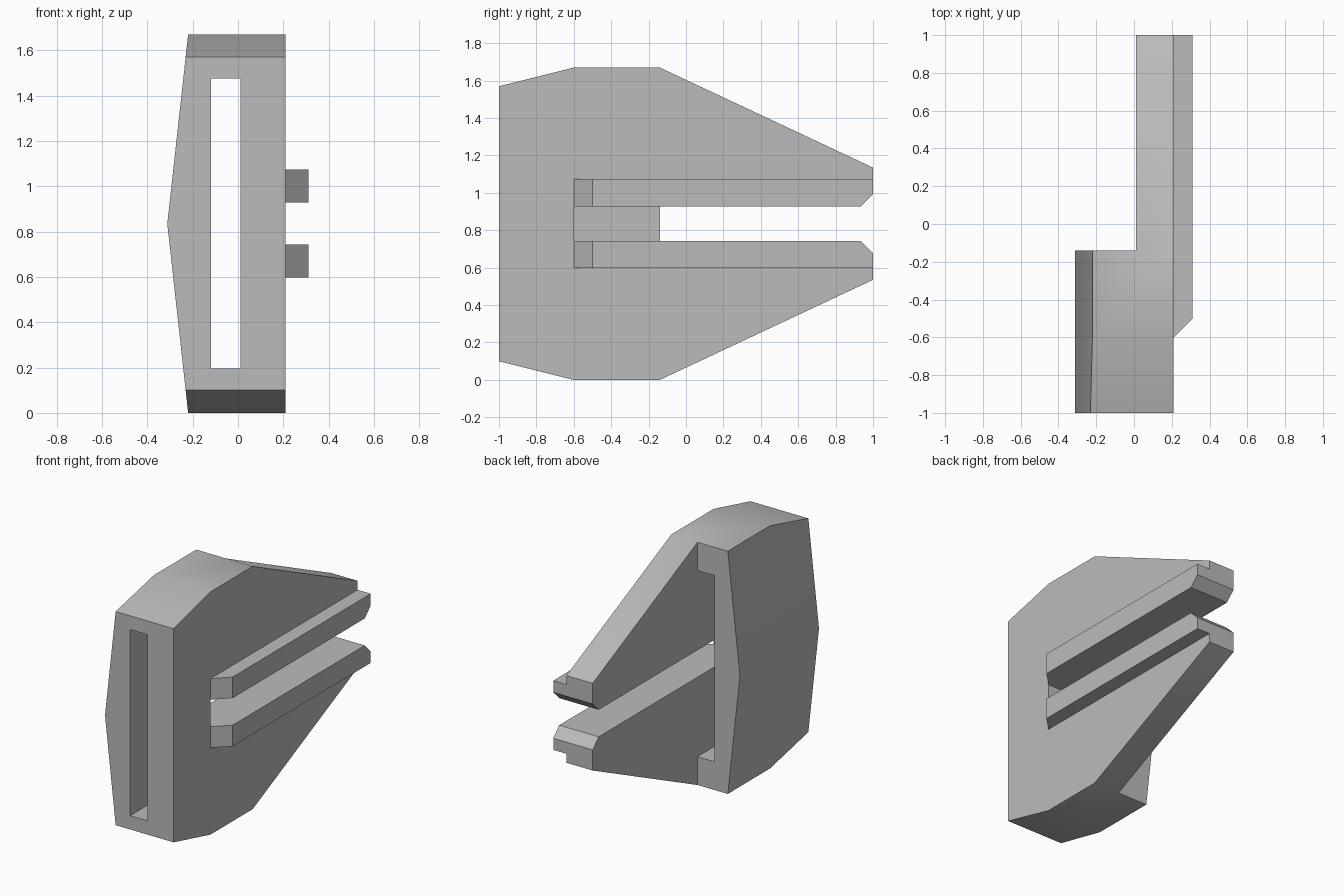
import bpy
import bmesh
import math
from mathutils import Vector

cube = bpy.data.objects.get("Cube")
if cube:
    bpy.data.objects.remove(cube, do_unlink=True)

MID = 0.835       # height of the mirror plane
WALL = 0.01       # inner face of the main plate
SIDE = 0.21       # outer face of the main plate
STEP = -0.14      # back end of the thick housing

grey = bpy.data.materials.new("plain grey")
grey.use_nodes = True
colour = (0.5, 0.5, 0.5, 1)
grey.diffuse_color = colour
grey.node_tree.nodes["Principled BSDF"].inputs["Base Color"].default_value = colour


def prism(name, points, axis, low, high):
    """Extrude a 2D outline along one axis; the points fill the other two axes."""
    bm = bmesh.new()
    verts = []
    for p in points:
        co = list(p)
        co.insert(axis, low)
        verts.append(bm.verts.new(co))
    face = bm.faces.new(verts)
    new = bmesh.ops.extrude_face_region(bm, geom=[face])["geom"]
    shift = Vector((0, 0, 0))
    shift[axis] = high - low
    bmesh.ops.translate(bm, vec=shift, verts=[v for v in new if isinstance(v, bmesh.types.BMVert)])
    bmesh.ops.recalc_face_normals(bm, faces=bm.faces)
    mesh = bpy.data.meshes.new(name)
    bm.to_mesh(mesh)
    bm.free()
    mesh.materials.append(grey)
    obj = bpy.data.objects.new(name, mesh)
    bpy.context.collection.objects.link(obj)
    return obj


def rect(a0, a1, b0, b1):
    return [(a0, b0), (a1, b0), (a1, b1), (a0, b1)]


def mirrored(half):
    """Close an outline by reflecting its second coordinate about MID."""
    return half + [(a, 2 * MID - b) for a, b in reversed(half)]


def carve(target, cutter, operation="DIFFERENCE"):
    bpy.context.view_layer.objects.active = target
    mod = target.modifiers.new("carve", "BOOLEAN")
    mod.object = cutter
    mod.operation = operation
    mod.solver = "EXACT"
    bpy.ops.object.modifier_apply(modifier=mod.name)


# Body: side outline trimmed to a bulging left face
body = prism("body", mirrored([(-1, 0.1), (-0.6, 0), (STEP, 0), (1, 0.535)]), 0, -0.4, SIDE)
bulge = prism("bulge_trim", [(-0.22, 0), (0.5, -0.3), (0.5, 2), (-0.22, 2 * MID), (-0.312, MID)], 1, -1.2, 1.2)
step = prism("step_cutter", rect(-0.6, WALL, STEP, 1.2), 2, -0.2, 2)
slot = prism("slot_cutter", rect(-0.12, WALL, 0.195, 2 * MID - 0.195), 1, -1.2, 0.2)

# Rail gap with flared mouth, shared by body and rails
mouth = [(-0.6, 0.742), (0.935, 0.742), (1, 0.677), (1.1, 0.577)]
gap = prism("gap_cutter", mirrored(mouth), 0, -0.05, 0.5)

carve(body, bulge, "INTERSECT")
carve(body, step)
carve(body, slot)
carve(body, gap)

# Rails: bevelled at the front, trimmed by the gap
rail_plan = [(SIDE, -0.6), (0.31, -0.5), (0.31, 1), (SIDE, 1)]
parts = [body]
for name, low, high in (("lower_rail", 0.597, 0.8), ("upper_rail", 0.87, 1.073)):
    rail = prism(name, rail_plan, 2, low, high)
    carve(rail, gap)
    parts.append(rail)

for cutter in (bulge, step, slot, gap):
    bpy.data.objects.remove(cutter, do_unlink=True)

# Soft shading over shallow folds, crisp edges elsewhere
bpy.ops.object.select_all(action="DESELECT")
for part in parts:
    part.select_set(True)
bpy.context.view_layer.objects.active = body
bpy.ops.object.shade_smooth_by_angle(angle=math.radians(30))
